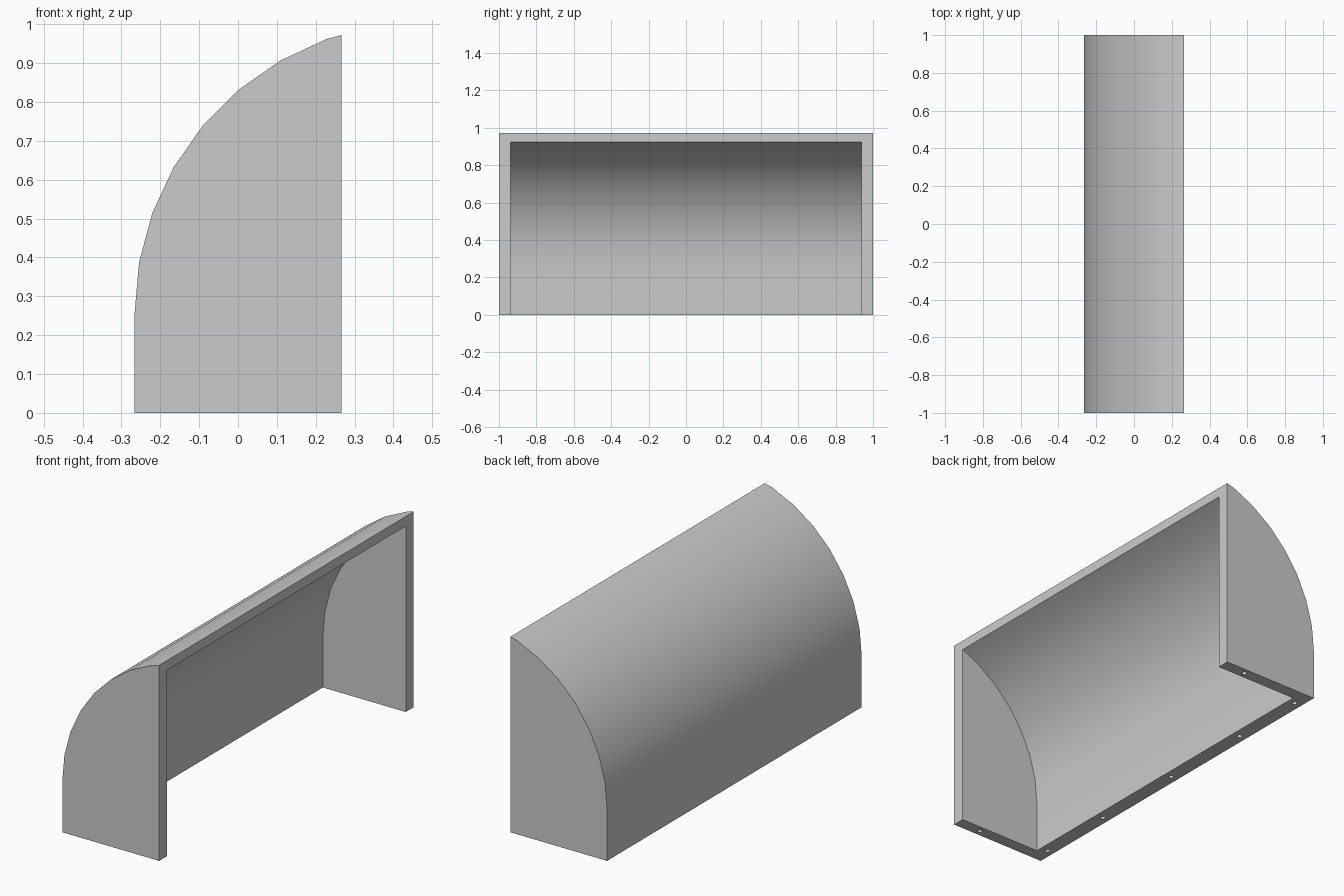
import bpy, bmesh, math

cube = bpy.data.objects.get("Cube")
if cube:
    bpy.data.objects.remove(cube)

HALF_DEPTH, HALF_LENGTH = 0.266, 1.0
SPRING = 0.257            # height where the straight wall becomes an arc

grey = bpy.data.materials.new("plain_grey")
grey.use_nodes = True
GREY = (0.6, 0.6, 0.6, 1)
grey.diffuse_color = GREY
grey.node_tree.nodes["Principled BSDF"].inputs["Base Color"].default_value = GREY


def arc(back, radius, last):
    """Points every ten degrees, rising from the vertical wall at x = back."""
    return [(back + radius * (1 - math.cos(math.radians(a))),
             SPRING + radius * math.sin(math.radians(a)))
            for a in range(0, last + 1, 10)]


def prism(name, profile, half_length):
    """Extrude an x-z profile along y."""
    bm = bmesh.new()
    face = bm.faces.new([bm.verts.new((x, -half_length, z)) for x, z in profile])
    ext = bmesh.ops.extrude_face_region(bm, geom=[face])
    verts = [v for v in ext["geom"] if isinstance(v, bmesh.types.BMVert)]
    bmesh.ops.translate(bm, verts=verts, vec=(0, 2 * half_length, 0))
    bmesh.ops.recalc_face_normals(bm, faces=bm.faces)
    mesh = bpy.data.meshes.new(name)
    bm.to_mesh(mesh)
    bm.free()
    mesh.materials.append(grey)
    obj = bpy.data.objects.new(name, mesh)
    bpy.context.collection.objects.link(obj)
    return obj


# Outer body: quarter-round profile cut off at the open side
outer = arc(-HALF_DEPTH, 0.75, 80)
(x0, z0), (x1, z1) = outer[-2:]
outer[-1] = (HALF_DEPTH, z0 + (z1 - z0) * (HALF_DEPTH - x0) / (x1 - x0))
hood = prism("curved_hood", [(-HALF_DEPTH, 0)] + outer + [(HALF_DEPTH, 0)], HALF_LENGTH)

# Cavity, open at the side and underneath
inner = arc(-0.19, 0.718, 80)
end_x = inner[-1][0]
cavity = prism("cavity_cutter", [(-0.19, -0.1)] + inner + [(end_x, -0.1)], 0.938)

# Screw holes in the bottom rim
bm = bmesh.new()
spots = [(-0.228, y) for y in (-0.905, -0.5, 0, 0.5, 0.905)]
spots += [(0.135, side * 0.969) for side in (-1, 1)]
for x, y in spots:
    made = bmesh.ops.create_cone(bm, cap_ends=True, segments=16,
                                 radius1=0.012, radius2=0.012, depth=0.2)
    bmesh.ops.translate(bm, verts=made["verts"], vec=(x, y, 0))
mesh = bpy.data.meshes.new("screw_hole_cutter")
bm.to_mesh(mesh)
bm.free()
mesh.materials.append(grey)
holes = bpy.data.objects.new("screw_hole_cutter", mesh)
bpy.context.collection.objects.link(holes)

# Cut, bake the result and smooth the curved surfaces
bpy.ops.object.select_all(action="DESELECT")
bpy.context.view_layer.objects.active = hood
hood.select_set(True)
for cutter in (cavity, holes):
    cutter.hide_render = True
    mod = hood.modifiers.new(cutter.name, "BOOLEAN")
    mod.operation = "DIFFERENCE"
    mod.solver = "EXACT"
    mod.object = cutter
    bpy.ops.object.modifier_apply(modifier=mod.name)
    bpy.data.objects.remove(cutter)
bpy.ops.object.shade_smooth_by_angle(angle=math.radians(30))
